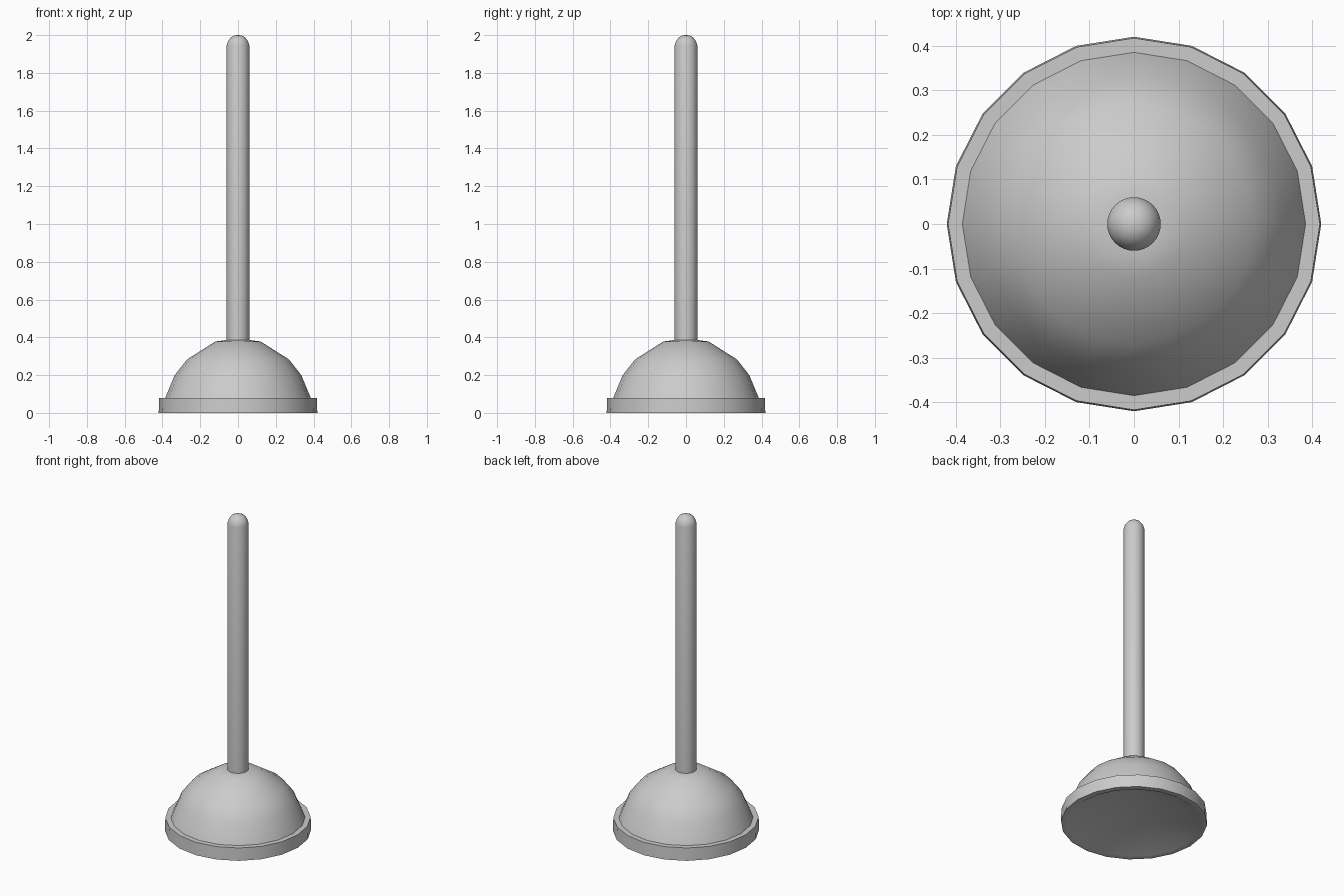
import bpy, bmesh, math

if "Cube" in bpy.data.objects:
    bpy.data.objects.remove(bpy.data.objects["Cube"])

def lathe(name, profile, sides):
    """Spin (radius, height) points around z; radius 0 becomes a pole."""
    bm = bmesh.new()
    rings = []
    for r, z in profile:
        if r == 0:
            rings.append([bm.verts.new((0, 0, z))] * sides)
        else:
            rings.append([bm.verts.new((r * math.cos(2 * math.pi * i / sides),
                                        r * math.sin(2 * math.pi * i / sides), z))
                          for i in range(sides)])
    for a, b in zip(rings, rings[1:]):
        for i in range(sides):
            j = (i + 1) % sides
            bm.faces.new(list(dict.fromkeys((a[i], a[j], b[j], b[i]))))
    bmesh.ops.recalc_face_normals(bm, faces=bm.faces)
    mesh = bpy.data.meshes.new(name)
    bm.to_mesh(mesh)
    bm.free()
    ob = bpy.data.objects.new(name, mesh)
    bpy.context.collection.objects.link(ob)
    bpy.ops.object.select_all(action='DESELECT')
    ob.select_set(True)
    bpy.context.view_layer.objects.active = ob
    bpy.ops.object.shade_smooth_by_angle(angle=math.radians(35))
    return ob

# Rubber cup: conical hollow underneath, rim band, outer dome
lathe("rubber_cup", [(0, 0.24), (0.385, 0), (0.42, 0), (0.417, 0.08), (0.385, 0.08),
                     (0.335, 0.2), (0.27, 0.283), (0.12, 0.378), (0.06, 0.386), (0, 0.386)], 20)

# Handle with rounded end
lathe("handle", [(0, 0.38), (0.06, 0.38), (0.06, 1.945), (0.053, 1.968), (0.038, 1.988),
                 (0.018, 1.998), (0, 2.0)], 32)
